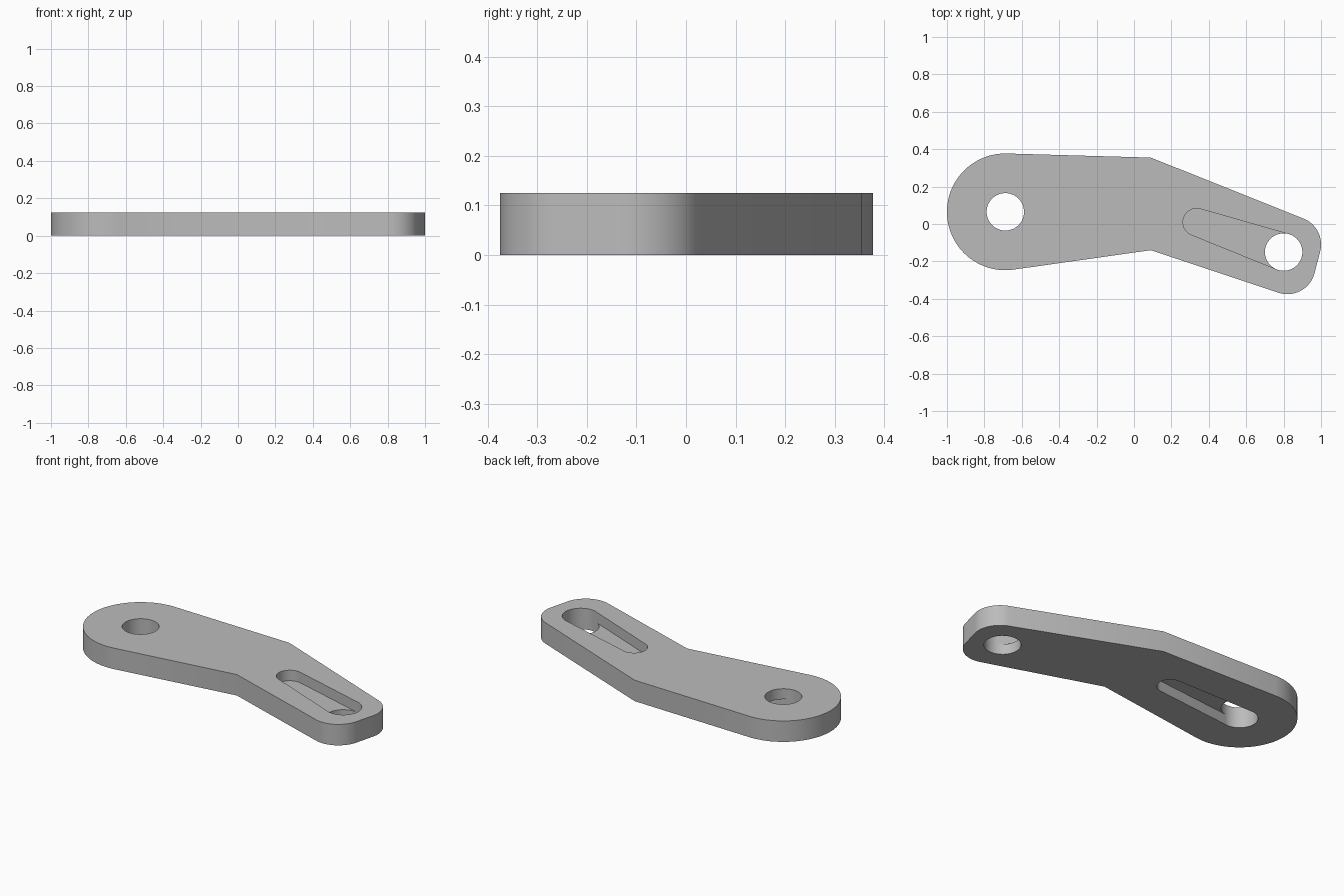
import bpy
import bmesh
from math import radians, atan2, acos, hypot, degrees, cos, sin

cube = bpy.data.objects.get("Cube")
if cube:
    bpy.data.objects.remove(cube, do_unlink=True)

THICK = 0.125
HALF = THICK / 2
HOLE_R = 0.1

grey = bpy.data.materials.new("plain_grey")
grey.use_nodes = True
grey.diffuse_color = (0.5, 0.5, 0.5, 1)
grey.node_tree.nodes["Principled BSDF"].inputs["Base Color"].default_value = (0.5, 0.5, 0.5, 1)


def arc(center, radius, start, end, steps=32):
    """Points on an arc, angles in degrees."""
    angles = [radians(start + (end - start) * i / steps) for i in range(steps + 1)]
    return [(center[0] + radius * cos(a), center[1] + radius * sin(a)) for a in angles]


def prism(name, points, low, high):
    bm = bmesh.new()
    face = bm.faces.new([bm.verts.new((x, y, low)) for x, y in points])
    top = bmesh.ops.extrude_face_region(bm, geom=[face])
    verts = [g for g in top["geom"] if isinstance(g, bmesh.types.BMVert)]
    bmesh.ops.translate(bm, verts=verts, vec=(0, 0, high - low))
    bmesh.ops.recalc_face_normals(bm, faces=bm.faces)
    mesh = bpy.data.meshes.new(name)
    bm.to_mesh(mesh)
    bm.free()
    mesh.materials.append(grey)
    obj = bpy.data.objects.new(name, mesh)
    bpy.context.collection.objects.link(obj)
    return obj


def tapered_slot(big, big_r, small, small_r):
    """Outline around two circles joined by their tangents."""
    dx, dy = small[0] - big[0], small[1] - big[1]
    heading = degrees(atan2(dy, dx))
    spread = degrees(acos((big_r - small_r) / hypot(dx, dy)))
    return (arc(small, small_r, heading - spread, heading + spread)
            + arc(big, big_r, heading + spread, heading + 360 - spread))


def cut(target, name, points, low, high):
    cutter = prism(name, points, low, high)
    cutter.hide_render = True
    mod = target.modifiers.new(name, "BOOLEAN")
    mod.operation = "DIFFERENCE"
    mod.solver = "EXACT"
    mod.object = cutter
    bpy.context.view_layer.objects.active = target
    bpy.ops.object.modifier_apply(modifier=mod.name)
    bpy.data.objects.remove(cutter, do_unlink=True)


# Bent arm: wide round end, elbow, and a blunt end with two rounded corners
wide_hole = (-0.688, 0.065)
narrow_hole = (0.8, -0.15)
outline = (arc((0.82, -0.225), 0.15, -108.4, -14.6)
           + arc((0.85, -0.11), 0.15, -14.6, 68.2)
           + [(0.09, 0.355)]
           + arc(wide_hole, 0.312, 88.2, 277.9, 64)
           + [(0.09, -0.14)])
arm = prism("bent_arm", outline, 0, THICK)

# Through holes
for center in (wide_hole, narrow_hole):
    cut(arm, "hole_cutter", arc(center, HOLE_R, 0, 360, 64)[:-1], -0.1, 0.3)

# Half-depth tapered slots: one on top, one underneath
slot_r = HOLE_R - 0.0005
cut(arm, "top_slot_cutter", tapered_slot(narrow_hole, slot_r, (0.335, 0.01), 0.073), HALF, 0.3)
cut(arm, "bottom_slot_cutter", tapered_slot(wide_hole, slot_r, (-0.18, 0.09), 0.073), -0.1, HALF)

# Smooth curved walls with sharp rims
bpy.ops.object.select_all(action="DESELECT")
arm.select_set(True)
bpy.context.view_layer.objects.active = arm
bpy.ops.object.shade_smooth_by_angle(angle=radians(30))
